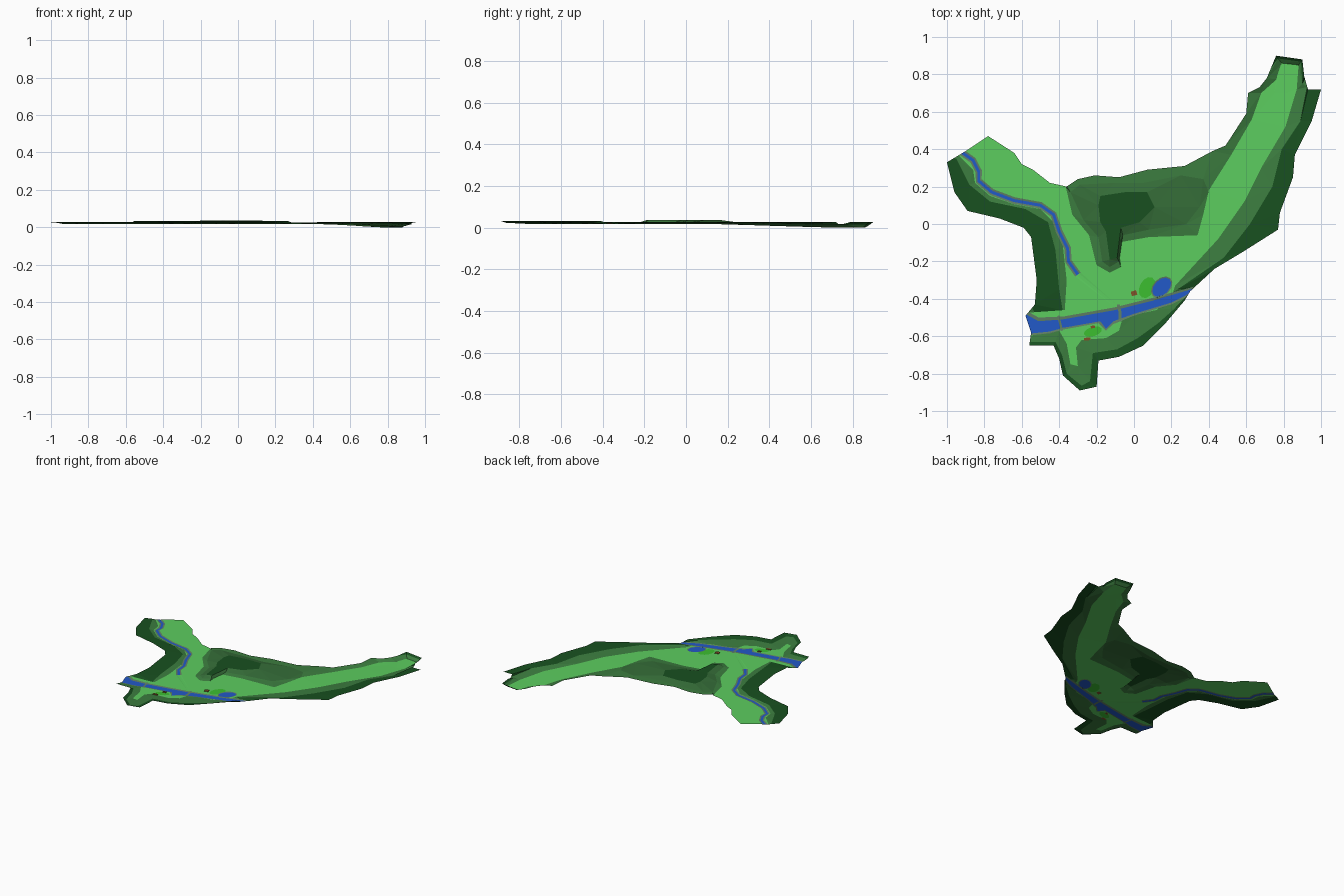
import bpy
import math
from mathutils import Vector
from mathutils.geometry import delaunay_2d_cdt


def pts(*n):
    return [Vector(n[i:i + 2]) for i in range(0, len(n), 2)]


def ribbon(path, width):
    # closed outline of a strip following a path
    left, right = [], []
    for i, p in enumerate(path):
        t = (path[min(i + 1, len(path) - 1)] - path[max(i - 1, 0)]).normalized()
        n = Vector((-t.y, t.x)) * width / 2
        left.append(p + n)
        right.append(p - n)
    return left + right[::-1]


def ellipse(cx, cy, a, b, turn, n=12):
    c, s = math.cos(turn), math.sin(turn)
    out = []
    for i in range(n):
        u, v = a * math.cos(i * math.tau / n), b * math.sin(i * math.tau / n)
        out.append(Vector((cx + u * c - v * s, cy + u * s + v * c)))
    return out


def inside(p, poly):
    hit = False
    for a, b in zip(poly, poly[1:] + poly[:1]):
        if (a.y > p.y) != (b.y > p.y):
            if p.x < a.x + (p.y - a.y) * (b.x - a.x) / (b.y - a.y):
                hit = not hit
    return hit


def floor_z(x, y):
    # valley floor, falling away toward the far right end
    return 0.018 * (1 - max(0, min(1, (x + y - 0.7) / 0.9)))


def material(name, rgb):
    m = bpy.data.materials.new(name)
    m.diffuse_color = (*rgb, 1)
    return m


LIGHT = material("light_green", (0.107, 0.61, 0.114))
MID = material("mid_green", (0.045, 0.205, 0.05))
DEEP = material("deep_green", (0.036, 0.155, 0.04))
DARK = material("dark_green", (0.009, 0.08, 0.014))
BANK = material("bank_grey", (0.12, 0.22, 0.13))
BLUE = material("water_blue", (0.016, 0.10, 0.58))
GRASS = material("bright_grass", (0.045, 0.52, 0.03))
BROWN = material("brown", (0.22, 0.08, 0.02))

outline = pts(
    -1, .33, -.90, .39, -.84, .43, -.78, .47, -.64, .38, -.60, .32, -.54, .29, -.45, .22,
    -.36, .20, -.30, .24, -.21, .26, -.08, .25, .07, .29, .27, .31, .42, .39, .49, .42,
    .60, .59, .61, .70, .67, .73, .71, .78, .76, .90, .90, .88, .91, .79, .93, .72,
    1, .72, .95, .55, .86, .37, .85, .25, .78, .06, .77, -.03, .58, -.15, .43, -.24,
    .30, -.36, .27, -.41, .16, -.54, .05, -.65, -.08, -.71, -.19, -.73, -.20, -.87,
    -.29, -.89, -.38, -.81, -.40, -.72, -.43, -.65, -.56, -.65, -.55, -.58, -.58, -.49,
    -.53, -.43, -.52, -.30, -.55, -.07, -.59, -.02, -.72, .03, -.89, .07, -.96, .17)
lowland = pts(
    -1, .6, -.5, .45, -.365, .2, -.33, .05, -.24, -.06, -.2, -.22, -.13, -.26, -.07, -.23,
    -.09, -.10, .08, -.07, .34, -.06, .37, .05, .40, .18, .52, .37, .63, .56, .68, .70,
    .77, .78, .79, .86, .88, .85, .87, .72, .81, .52, .68, .30, .59, .12, .45, -.08,
    .22, -.33, .20, -.39, .12, -.46, -.06, -.50, -.08, -.57, -.15, -.61, -.28, -.62,
    -.31, -.66, -.30, -.76, -.34, -.75, -.36, -.64, -.40, -.57, -.57, -.60, -.65, -.48,
    -.37, -.46, -.36, -.3, -.38, -.12, -.42, 0, -.5, .08, -.64, .105, -.77, .15,
    -.85, .22, -.86, .29, -.97, .40)
upper = pts(-.34, .17, -.29, .21, -.10, .22, .05, .22, .25, .26, .37, .24, .40, .17,
            .35, .09, .28, 0, .08, -.03, -.06, -.06, -.08, -.20, -.13, -.23, -.17, -.2,
            -.19, -.07, -.27, .02)
hilltop = pts(-.18, .15, -.05, .17, .07, .17, .11, .09, .03, .01, -.07, -.02, -.09, -.18,
              -.13, -.19, -.15, -.04, -.18, .01, -.19, .10)
east_rim = pts(.93, .75, .89, .55, .79, .40, .74, .20, .62, 0, .48, -.18, .24, -.345,
               .31, -.37, .9, -.2, 1.1, .75)
west_rim = pts(-1.02, .36, -.95, .35, -.88, .21, -.77, .12, -.58, .08, -.46, .01, -.42, -.14,
               -.40, -.35, -.38, -.47, -.53, -.48, -.65, -.2, -1.1, 0)
tip_rim = pts(.70, .79, .77, .885, .893, .868, .90, .75, 1, .95, .7, 1)
south_rim = pts(.29, -.38, .22, -.45, .13, -.53, .02, -.61, -.09, -.67, -.22, -.69,
                -.235, -.84, -.28, -.865, -.36, -.80, -.385, -.70, -.42, -.63, -.58, -.63,
                -.6, -.7, -.5, -1, -.1, -1, .2, -.7)
river = pts(-.60, -.47, -.51, -.52, -.38, -.51, -.10, -.46, .10, -.41, .32, -.345,
            .28, -.38, .20, -.42, 0, -.48, -.11, -.52, -.15, -.56, -.18, -.52, -.38, -.555,
            -.45, -.575, -.6, -.59)
river_bank = pts(-.60, -.45, -.51, -.50, -.38, -.495, -.10, -.445, .10, -.395, .32, -.335,
                 .28, -.39, .20, -.43, 0, -.49, -.11, -.535, -.15, -.57, -.19, -.53,
                 -.38, -.565, -.45, -.585, -.6, -.60)
stream = pts(-.93, .39, -.86, .34, -.83, .28, -.83, .23, -.76, .17, -.64, .125, -.5, .10,
             -.43, .05, -.40, -.04, -.355, -.13, -.35, -.20, -.30, -.27)

# name, material, height level, outline; later ones are painted over earlier ones
layers = [
    ("slopes", MID, .6, outline),
    ("east_rim", DARK, 1, east_rim),
    ("west_rim", DARK, 1, west_rim),
    ("tip_rim", DARK, 1, tip_rim),
    ("south_rim", DARK, 1.6, south_rim),
    ("lowland", LIGHT, 0, lowland),
    ("upper_hill", DEEP, 2.0, upper),
    ("hilltop", DARK, 2.1, hilltop),
    ("tip_pit", LIGHT, -.05, pts(.765, .79, .785, .85, .84, .84, .815, .70, .75, .70)),
    ("north_meadow", GRASS, 0, ellipse(.07, -.34, .06, .04, 1.1)),
    ("south_meadow", GRASS, 0, ellipse(-.22, -.575, .05, .025, .3)),
    ("stream_bank", BANK, 0, ribbon(stream, .036)),
    ("stream", BLUE, -.15, ribbon(stream, .016)),
    ("pond_bank", BANK, 0, ellipse(.148, -.338, .067, .046, .8)),
    ("pond", BLUE, -.15, ellipse(.148, -.338, .06, .039, .8)),
    ("river_bank", BANK, 0, river_bank),
    ("river", BLUE, -.15, river),
    ("east_bridge", BANK, .1, ribbon(pts(-.085, -.43, -.075, -.47, -.075, -.52), .016)),
    ("west_bridge", BANK, .1, ribbon(pts(-.405, -.49, -.385, -.57), .012)),
]

# cut the whole ground into triangles along every region border
verts, edges = [], []
for _, _, _, poly in layers:
    k, n = len(verts), len(poly)
    verts += poly
    edges += [(k + i, k + (i + 1) % n) for i in range(n)]
verts, _, faces, *_ = delaunay_2d_cdt(verts, edges, [], 0, 1e-5)

groups = {i: [] for i in range(len(layers))}
level = {}
for f in faces:
    c = sum((verts[i] for i in f), Vector((0, 0))) / len(f)
    if not inside(c, outline):
        continue
    top = max(i for i, l in enumerate(layers) if inside(c, l[3]))
    groups[top].append(f)
    for i in f:
        level[i] = min(level.get(i, 9), layers[top][2])


def ground(i):
    x, y = verts[i]
    b = floor_z(x, y)
    return (x, y, max(0, b + level[i] * (.027 - b)))


# one object per region of ground
for gi, tris in groups.items():
    if not tris:
        continue
    name, mat = layers[gi][:2]
    used = sorted({i for f in tris for i in f})
    idx = {v: k for k, v in enumerate(used)}
    me = bpy.data.meshes.new(name)
    me.from_pydata([ground(i) for i in used], [], [[idx[i] for i in f] for f in tris])
    me.materials.append(mat)
    bpy.context.collection.objects.link(bpy.data.objects.new(name, me))

# little huts on both sides of the river
for k, (x, y, sx, sy, rot) in enumerate([(0, -.37, .03, .025, .3), (-.22, -.55, .022, .014, .2),
                                        (-.25, -.615, .035, .015, .1)]):
    bpy.ops.mesh.primitive_cube_add(size=1, location=(x, y, .020), rotation=(0, 0, rot))
    hut = bpy.context.object
    hut.name = f"hut_{k + 1}"
    hut.scale = (sx, sy, .005)
    hut.data.materials.append(BROWN)
